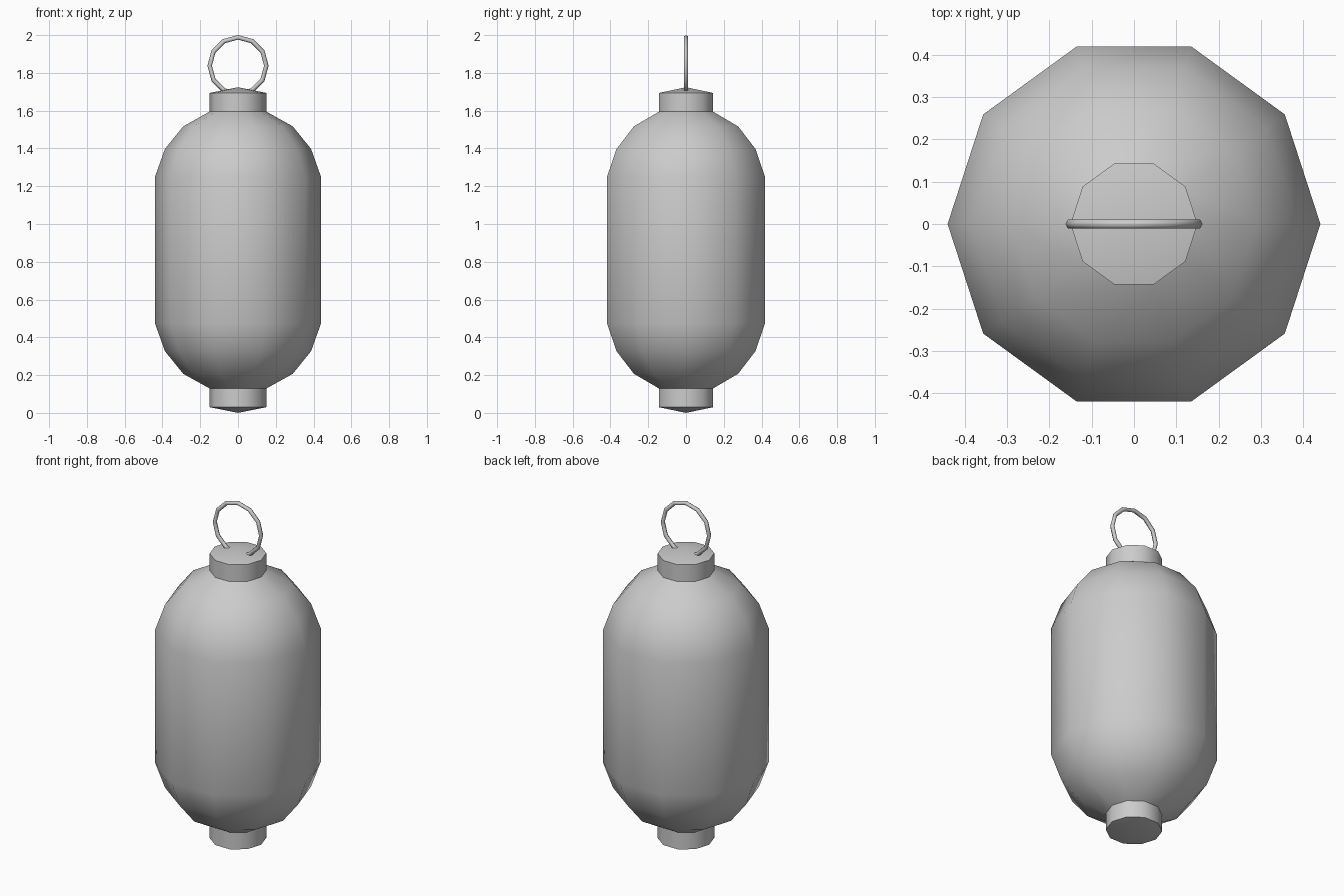
import bpy
import bmesh
from math import cos, sin, pi, radians

SIDES = 10
MID_Z = 0.862

cube = bpy.data.objects.get("Cube")
if cube:
    bpy.data.objects.remove(cube, do_unlink=True)

grey = bpy.data.materials.new("plain_grey")
grey.use_nodes = True
colour = (0.6, 0.6, 0.6, 1)
grey.diffuse_color = colour
grey.node_tree.nodes["Principled BSDF"].inputs["Base Color"].default_value = colour


def finish(obj, angle):
    obj.data.materials.clear()
    obj.data.materials.append(grey)
    bpy.ops.object.select_all(action="DESELECT")
    obj.select_set(True)
    bpy.context.view_layer.objects.active = obj
    bpy.ops.object.shade_smooth_by_angle(angle=radians(angle))


def lathe(name, profile):
    """Spin (radius, z) points; a zero radius closes to a single apex."""
    bm = bmesh.new()
    rings = []
    for r, z in profile:
        count = SIDES if r else 1
        rings.append([bm.verts.new((r * cos(2 * pi * i / SIDES),
                                    r * sin(2 * pi * i / SIDES), z))
                      for i in range(count)])
    for a, b in zip(rings, rings[1:]):
        for i in range(SIDES):
            j = (i + 1) % SIDES
            corners = [a[i % len(a)], a[j % len(a)], b[j % len(b)], b[i % len(b)]]
            bm.faces.new(list(dict.fromkeys(corners)))
    bmesh.ops.recalc_face_normals(bm, faces=bm.faces)
    mesh = bpy.data.meshes.new(name)
    bm.to_mesh(mesh)
    bm.free()
    obj = bpy.data.objects.new(name, mesh)
    bpy.context.collection.objects.link(obj)
    finish(obj, 50)


# Lantern body: rounded shoulders mirrored about the middle
shoulder = [(0.15, 0.733), (0.29, 0.655), (0.387, 0.535), (0.44, 0.387)]
lathe("lantern_body", [(r, MID_Z - h) for r, h in shoulder]
      + [(r, MID_Z + h) for r, h in reversed(shoulder)])

# Collars with shallow pointed ends
for name, side in (("top_collar", 1), ("bottom_collar", -1)):
    lathe(name, [(r, MID_Z + side * h) for r, h in
                 ((0, 0.73), (0.15, 0.73), (0.15, 0.832), (0, 0.862))])

# Hanging ring
bpy.ops.mesh.primitive_torus_add(
    major_segments=12, minor_segments=6, major_radius=0.15, minor_radius=0.012,
    location=(0, 0, 1.838), rotation=(pi / 2, 0, 0))
ring = bpy.context.object
ring.name = "hanging_ring"
finish(ring, 65)
